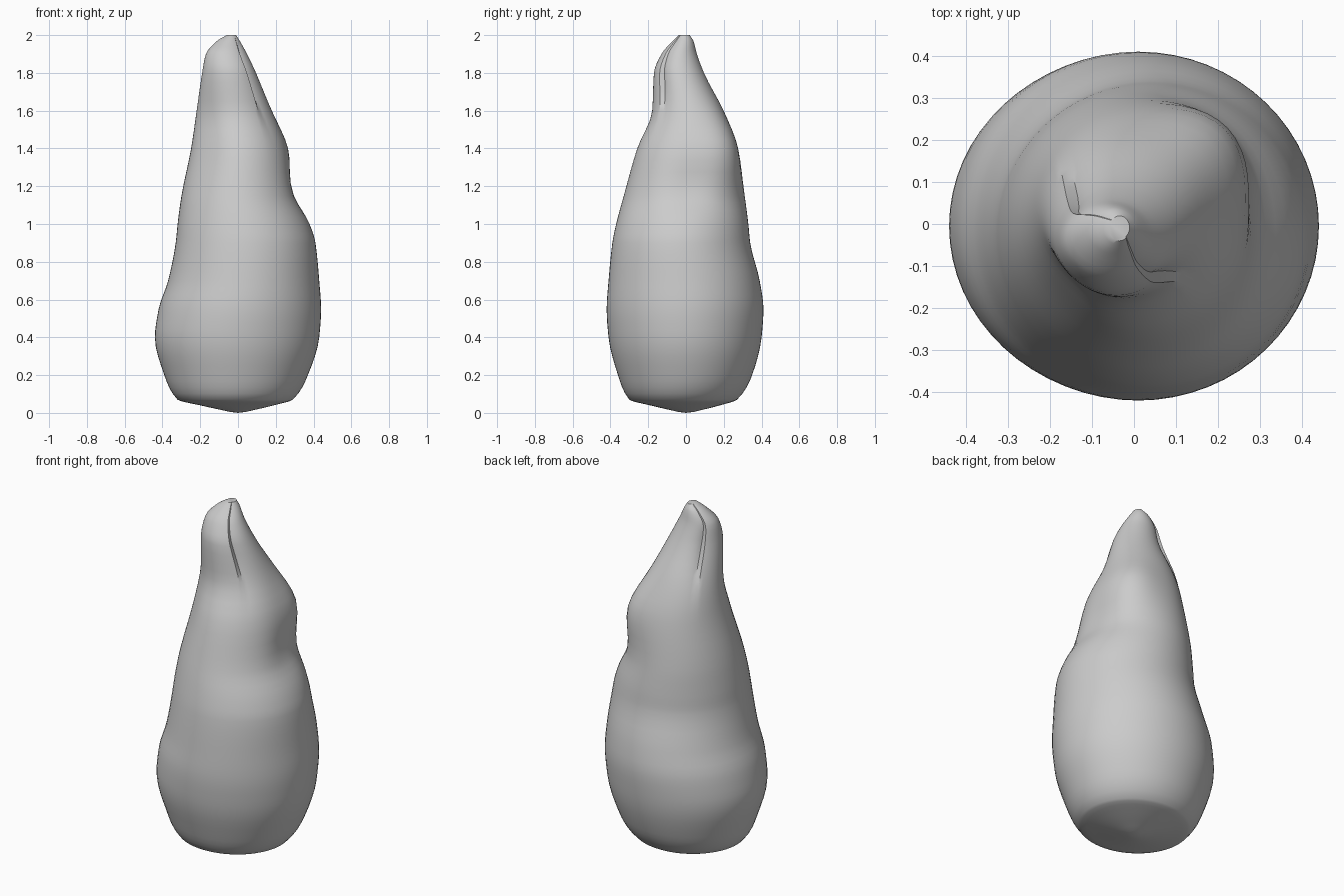
import bpy
import bmesh
import math

if "Cube" in bpy.data.objects:
    bpy.data.objects.remove(bpy.data.objects["Cube"], do_unlink=True)

SEGMENTS = 64
STEPS = 4

# Body outline: height, then left, right, front and back extents
PROFILE = [
    (.005, -.04, .04, -.04, .04),
    (.04, -.2, .19, -.19, .18),
    (.07, -.32, .29, -.3, .27),
    (.2, -.39, .37, -.36, .35),
    (.4, -.44, .43, -.41, .4),
    (.55, -.42, .44, -.42, .41),
    (.7, -.37, .43, -.41, .39),
    (.9, -.33, .41, -.39, .34),
    (1, -.32, .38, -.37, .33),
    (1.15, -.3, .31, -.33, .31),
    (1.4, -.25, .26, -.26, .27),
    (1.6, -.22, .18, -.18, .2),
    (1.8, -.19, .1, -.17, .1),
    (1.9, -.17, .05, -.13, .06),
    (1.97, -.11, .01, -.07, .04),
    (2, -.06, -.01, -.04, .02),
]


def make_material(name, rgb):
    material = bpy.data.materials.new(name)
    material.use_nodes = True
    material.diffuse_color = (*rgb, 1)
    shader = material.node_tree.nodes["Principled BSDF"]
    shader.inputs["Base Color"].default_value = (*rgb, 1)
    return material


def smooth_levels(rows, steps):
    """Refine the outline with a monotone cubic through its rows."""
    def slope(i, k):
        if i == 0 or i == len(rows) - 1:
            j = max(i, 1)
            return (rows[j][k] - rows[j - 1][k]) / (rows[j][0] - rows[j - 1][0])
        before = (rows[i][k] - rows[i - 1][k]) / (rows[i][0] - rows[i - 1][0])
        after = (rows[i + 1][k] - rows[i][k]) / (rows[i + 1][0] - rows[i][0])
        if before * after <= 0:
            return 0
        return 2 * before * after / (before + after)

    levels = []
    for i in range(len(rows) - 1):
        height = rows[i + 1][0] - rows[i][0]
        for s in range(steps):
            t = s / steps
            blend = t * t * (3 - 2 * t)
            level = [rows[i][0] + height * t]
            for k in range(1, len(rows[i])):
                value = rows[i][k] * (1 - blend) + rows[i + 1][k] * blend
                value += height * slope(i, k) * t * (1 - t) ** 2
                value -= height * slope(i + 1, k) * t * t * (1 - t)
                level.append(value)
            levels.append(level)
    levels.append(list(rows[-1]))
    return levels


def bell(value, centre, width):
    return math.exp(-((value - centre) / width) ** 2)


def turn(angle, target):
    """Signed angle from target, wrapped to half a turn."""
    return (angle - target + math.pi) % math.tau - math.pi


def lumps(angle, z):
    """Uneven swelling and creases added to the plain oval sections."""
    quarter = math.pi / 4
    swell = .045 * bell(z, 1.4, .18) * bell(turn(angle, quarter), 0, .5)
    swell -= .02 * bell(z, 1.2, .12) * bell(turn(angle, .1), 0, .4)
    swell -= .02 * bell(z, 1.4, .3) * bell(turn(angle, -3 * quarter), 0, .5)
    # Folded creases on opposite sides of the neck
    for edge, way in ((-quarter, 1), (3 * quarter, -1)):
        past = turn(angle, edge) * way
        if past >= 0:
            swell -= .025 * bell(z, 1.75, .17) * math.exp(-past * 2)
    return swell


# Lofted body with closed ends
bm = bmesh.new()
rings = []
for z, left, right, front, back in smooth_levels(PROFILE, STEPS):
    ring = []
    for i in range(SEGMENTS):
        angle = math.tau * i / SEGMENTS
        bump = lumps(angle, z)
        x = (left + right) / 2 + ((right - left) / 2 + bump) * math.cos(angle)
        y = (front + back) / 2 + ((back - front) / 2 + bump) * math.sin(angle)
        ring.append(bm.verts.new((x, y, z)))
    rings.append(ring)
for low, high in zip(rings, rings[1:]):
    for i in range(SEGMENTS):
        j = (i + 1) % SEGMENTS
        bm.faces.new((low[i], low[j], high[j], high[i]))
bm.faces.new(rings[-1])
base = bm.verts.new((0, 0, 0))
for i in range(SEGMENTS):
    bm.faces.new((base, rings[0][(i + 1) % SEGMENTS], rings[0][i]))
bmesh.ops.recalc_face_normals(bm, faces=bm.faces)

mesh = bpy.data.meshes.new("body")
bm.to_mesh(mesh)
bm.free()
body = bpy.data.objects.new("body", mesh)
bpy.context.collection.objects.link(body)
mesh.materials.append(make_material("plain grey", (.6, .6, .6)))

# Smooth shading with the folds kept crisp
bpy.context.view_layer.objects.active = body
body.select_set(True)
bpy.ops.object.shade_smooth_by_angle(angle=math.radians(40))
